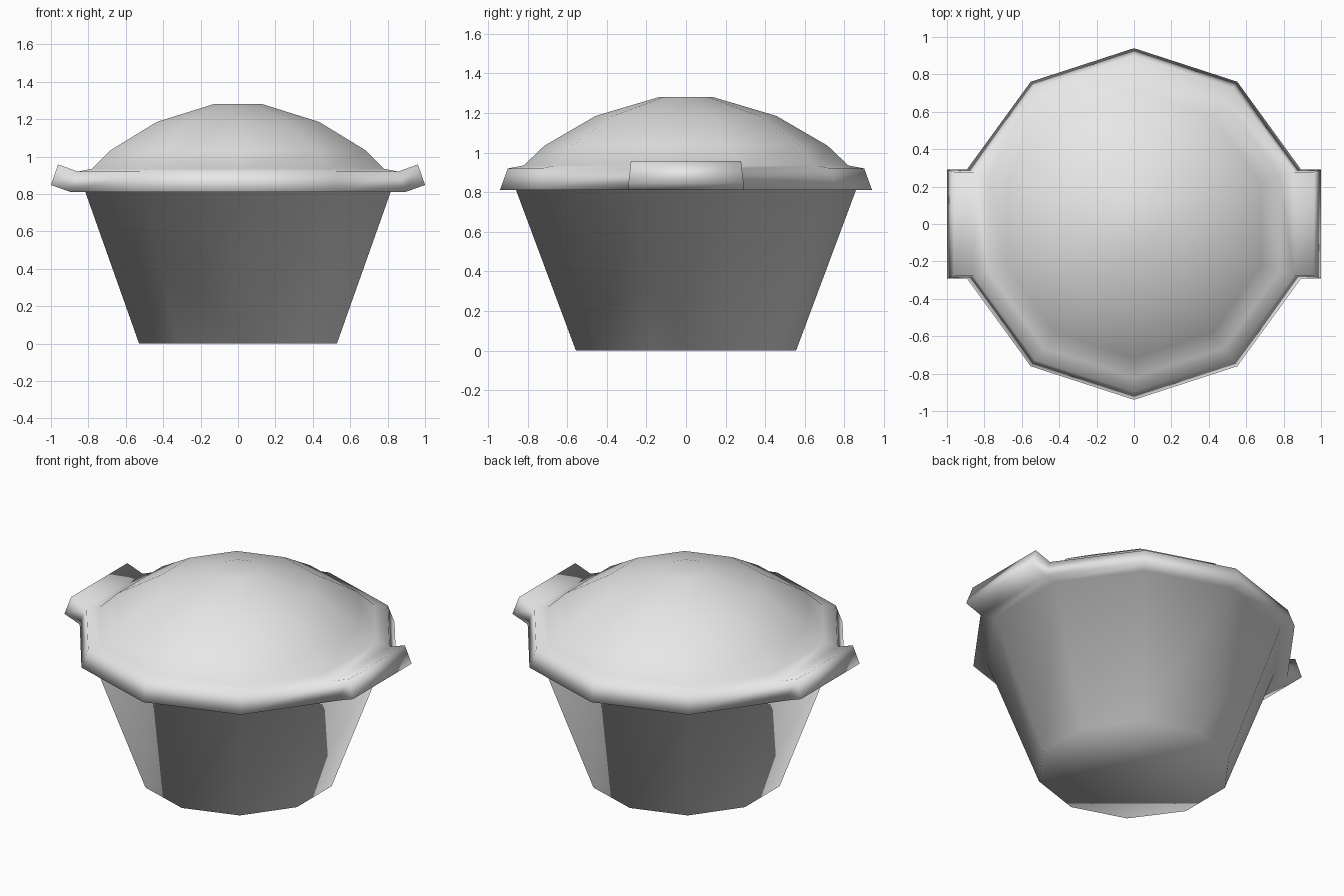
import bpy, bmesh
from math import pi, cos, sin
from mathutils import Vector

cube = bpy.data.objects.get("Cube")
if cube:
    bpy.data.objects.remove(cube, do_unlink=True)

SIDES = 10

# Profile from base to lid crown: (radius, height)
PROFILE = [(0.556, 0), (0.858, 0.81), (0.94, 0.81), (0.9, 0.92),
           (0.82, 0.935), (0.715, 1.035), (0.457, 1.185), (0.138, 1.28)]
RIM_LOW = 2  # index of the ring at the lower edge of the rim

mat = bpy.data.materials.new("light grey")
mat.use_nodes = True
grey = (0.8, 0.8, 0.8, 1)
mat.diffuse_color = grey
mat.node_tree.nodes["Principled BSDF"].inputs["Base Color"].default_value = grey

bm = bmesh.new()


def ring(radius, z):
    angles = [pi / 2 + i * 2 * pi / SIDES for i in range(SIDES)]
    return [bm.verts.new((radius * cos(a), radius * sin(a), z)) for a in angles]


# Tapered pot, overhanging rim and domed lid in one continuous skin
rings = [ring(r, z) for r, z in PROFILE]
rim_faces = []
for k, (low, high) in enumerate(zip(rings, rings[1:])):
    for i in range(SIDES):
        j = (i + 1) % SIDES
        face = bm.faces.new((low[i], low[j], high[j], high[i]))
        if k == RIM_LOW:
            rim_faces.append(face)
bm.faces.new(reversed(rings[0]))
bm.faces.new(rings[-1])

# Side handles pulled out and up from the left and right rim faces
for side in (-1, 1):
    face = max(rim_faces, key=lambda f: side * f.calc_center_median().x)
    rim_faces.remove(face)
    grown = bmesh.ops.extrude_discrete_faces(bm, faces=[face])["faces"][0]
    bmesh.ops.translate(bm, verts=grown.verts, vec=Vector((side * 0.106, 0, 0.038)))

bmesh.ops.recalc_face_normals(bm, faces=bm.faces)
for face in bm.faces:
    face.smooth = True

mesh = bpy.data.meshes.new("lidded_pot")
bm.to_mesh(mesh)
bm.free()
mesh.materials.append(mat)
pot = bpy.data.objects.new("lidded_pot", mesh)
bpy.context.collection.objects.link(pot)
